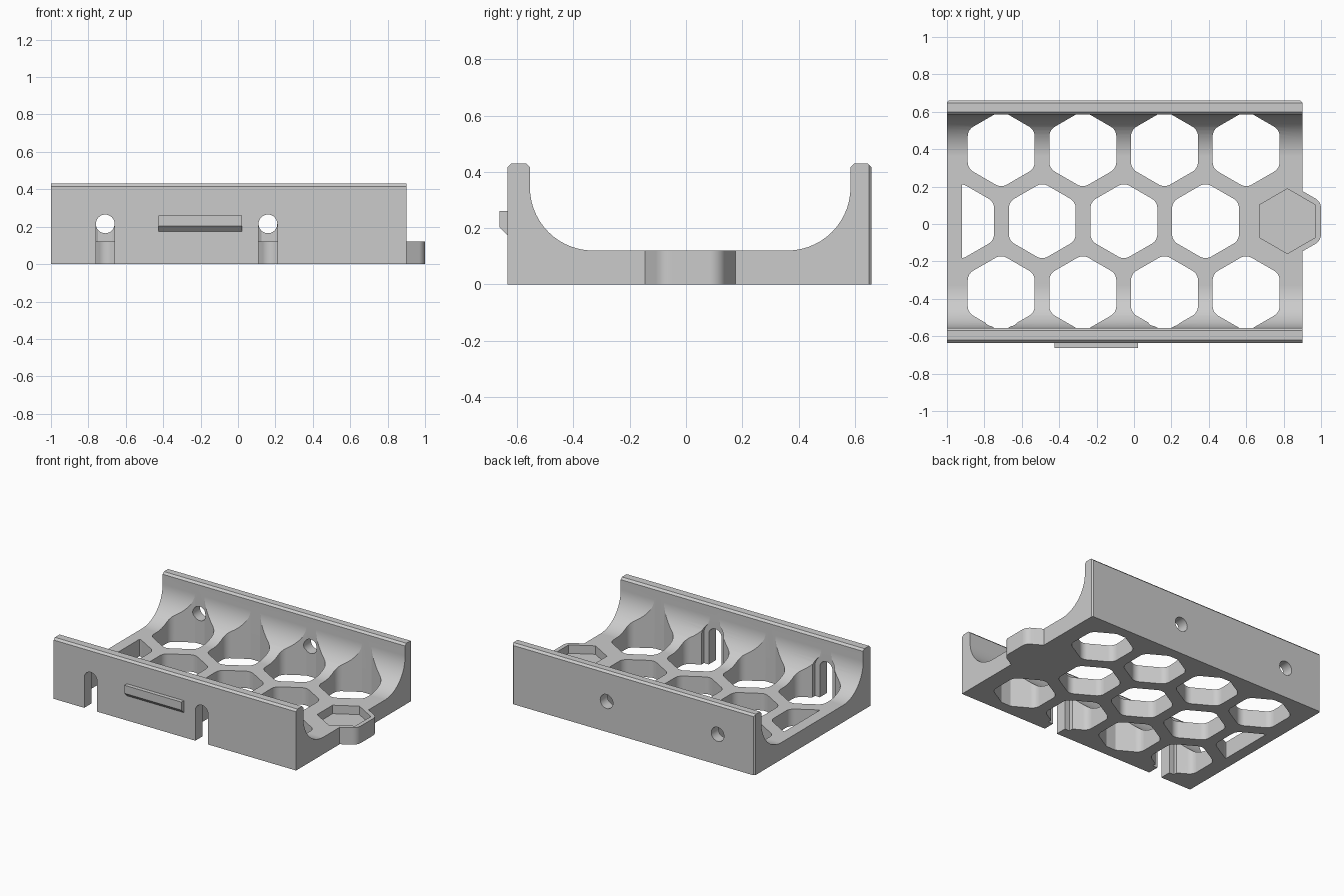
import bpy, bmesh, math
from mathutils import Vector

if "Cube" in bpy.data.objects:
    bpy.data.objects.remove(bpy.data.objects["Cube"])

grey = bpy.data.materials.new("light grey plastic")
grey.use_nodes = True
GREY = (0.6, 0.6, 0.6, 1)
grey.diffuse_color = GREY
grey.node_tree.nodes["Principled BSDF"].inputs["Base Color"].default_value = GREY

X0, X1 = -1.0, 0.9              # tray ends
Y0, Y1 = -0.635, 0.66           # outer wall faces
IN0, IN1 = -0.555, 0.585        # inner wall faces
FLOOR, TOP, FIL, CH = 0.12, 0.43, 0.225, 0.014
MID_Y, HOLE_Z = 0.015, 0.215
SCREWS = (-0.71, 0.16)


def prism(name, pts, direction, clips=()):
    """Extrude a closed outline; clips are (point, outward normal) planes."""
    bm = bmesh.new()
    bm.faces.new([bm.verts.new(p) for p in pts])
    for co, no in clips:
        bmesh.ops.bisect_plane(bm, geom=bm.verts[:] + bm.edges[:] + bm.faces[:],
                               plane_co=co, plane_no=no, clear_outer=True)
    ext = bmesh.ops.extrude_face_region(bm, geom=bm.faces[:], use_keep_orig=True)
    moved = [v for v in ext["geom"] if isinstance(v, bmesh.types.BMVert)]
    bmesh.ops.translate(bm, verts=moved, vec=direction)
    bmesh.ops.recalc_face_normals(bm, faces=bm.faces[:])
    mesh = bpy.data.meshes.new(name)
    bm.to_mesh(mesh)
    bm.free()
    mesh.materials.append(grey)
    obj = bpy.data.objects.new(name, mesh)
    bpy.context.collection.objects.link(obj)
    return obj


def combine(target, tool, operation="DIFFERENCE"):
    """Apply a boolean and discard the tool."""
    mod = target.modifiers.new("cut", "BOOLEAN")
    mod.object, mod.operation, mod.solver = tool, operation, "EXACT"
    deps = bpy.context.evaluated_depsgraph_get()
    result = bpy.data.meshes.new_from_object(target.evaluated_get(deps))
    target.modifiers.clear()
    target.data = result
    bpy.data.objects.remove(tool)


def hexagon(cx, cy, apothem, z, radius=0.0):
    """Hexagon with flat sides facing x and optionally rounded corners."""
    pts = []
    for k in range(6):
        a = math.radians(30 + 60 * k)
        d = (apothem - radius) / math.cos(math.pi / 6)
        c = Vector((cx + d * math.cos(a), cy + d * math.sin(a), z))
        if not radius:
            pts.append(c)
            continue
        for s in range(7):
            b = a + math.radians(-30 + 10 * s)
            pts.append(c + radius * Vector((math.cos(b), math.sin(b), 0)))
    return pts


def arch(x, y, half, bottom):
    """Upright slot outline with a round top, in the xz plane."""
    pts = [(x - half, y, bottom), (x + half, y, bottom)]
    for s in range(17):
        a = math.pi * s / 16
        pts.append((x + half * math.cos(a), y, HOLE_Z + half * math.sin(a)))
    return pts


def cove(cy, start):
    """Quarter arc between wall and floor."""
    return [(cy + FIL * math.cos(start + math.pi / 2 * s / 14),
             FLOOR + FIL + FIL * math.sin(start + math.pi / 2 * s / 14))
            for s in range(15)]


# Tray: U profile with coved inside corners and chamfered rims
profile = [(Y0, 0), (Y0, TOP - CH), (Y0 + CH, TOP), (IN0 - CH, TOP), (IN0, TOP - CH)]
profile += cove(IN0 + FIL, math.pi)
profile += cove(IN1 - FIL, 1.5 * math.pi)
profile += [(IN1, TOP - CH), (IN1 + CH, TOP), (Y1 - CH, TOP), (Y1, TOP - CH), (Y1, 0)]
tray = prism("tray", [(X0, y, z) for y, z in profile], (X1 - X0, 0, 0))

# Small chamfer on the upright rear corners
bm = bmesh.new()
bm.from_mesh(tray.data)
corners = [e for e in bm.edges if all(abs(v.co.y - Y1) < 1e-4 for v in e.verts)
           and abs(e.verts[0].co.x - e.verts[1].co.x) < 1e-4]
bmesh.ops.bevel(bm, geom=corners, offset=0.01, segments=1, affect="EDGES")
bm.to_mesh(tray.data)
bm.free()

# Hexagonal end tab
combine(tray, prism("tab", hexagon(0.82, MID_Y, 0.18, 0, 0.06), (0, 0, FLOOR)), "UNION")

# Honeycomb openings, trimmed by the walls and the end border
clips = [((0, IN0, 0), (0, -1, 0)), ((0, IN1, 0), (0, 1, 0)), ((-0.92, 0, 0), (-1, 0, 0))]
PITCH, ROW = 0.4365, 0.385
for row in (-1, 0, 1):
    start = -0.71 if row else -0.927
    for k in range(4):
        outline = hexagon(start + PITCH * k, MID_Y + ROW * row, 0.179, -0.1, 0.06)
        combine(tray, prism("opening", outline, (0, 0, 0.7), clips))

# Recess in the tab
combine(tray, prism("recess", hexagon(0.82, MID_Y, 0.15, 0.06), (0, 0, 0.3)))

# Screw slots with wider inner pockets in front, round holes at the back
for x in SCREWS:
    combine(tray, prism("slot", arch(x, Y0 - 0.1, 0.05, -0.1), (0, 0.3, 0)))
    combine(tray, prism("pocket", arch(x, IN0, 0.0875, -0.1), (0, 0.14, 0)))
    circle = [(x + 0.05 * math.cos(math.tau * s / 32), IN1 - 0.15,
               HOLE_Z + 0.05 * math.sin(math.tau * s / 32)) for s in range(32)]
    combine(tray, prism("hole", circle, (0, 0.4, 0)))

# Catch ridge on the front wall, sloped underneath
ridge = [(Y0 + 0.005, 0.26), (-0.663, 0.26), (-0.663, 0.203), (Y0, 0.175), (Y0 + 0.005, 0.175)]
prism("front_catch", [(-0.425, y, z) for y, z in ridge], (0.447, 0, 0))

# Smooth curved surfaces, keep edges crisp
bpy.ops.object.select_all(action="DESELECT")
tray.select_set(True)
bpy.context.view_layer.objects.active = tray
bpy.ops.object.shade_smooth_by_angle(angle=math.radians(25))
weighted = tray.modifiers.new("even shading", "WEIGHTED_NORMAL")
weighted.keep_sharp = True
